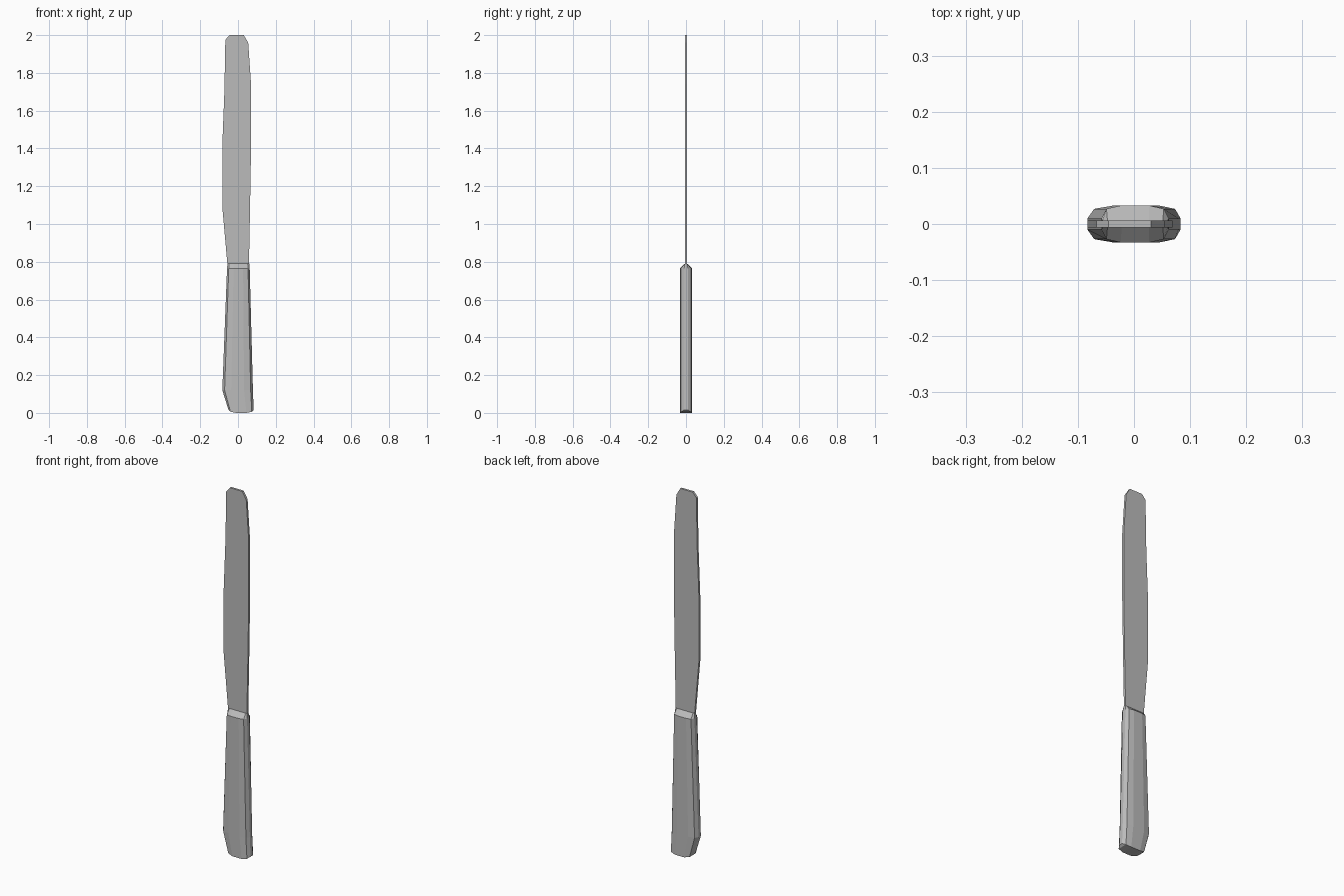
import bpy, bmesh

cube = bpy.data.objects.get("Cube")
if cube:
    bpy.data.objects.remove(cube, do_unlink=True)

steel = bpy.data.materials.new("brushed_grey_steel")
steel.use_nodes = True
GREY = (0.5, 0.5, 0.5, 1)
steel.diffuse_color = GREY
steel.node_tree.nodes["Principled BSDF"].inputs["Base Color"].default_value = GREY


def finish(bm, name):
    bmesh.ops.recalc_face_normals(bm, faces=bm.faces)
    mesh = bpy.data.meshes.new(name)
    bm.to_mesh(mesh)
    bm.free()
    mesh.materials.append(steel)
    obj = bpy.data.objects.new(name, mesh)
    bpy.context.collection.objects.link(obj)
    return obj


# Blade: flat outline extruded to an even thickness
BLADE_HALF = 0.006
outline = [(-0.056, 0.785), (0.058, 0.785), (0.064, 1.1), (0.069, 1.4),
           (0.069, 1.74), (0.054, 1.96), (0.03, 2.0), (-0.045, 2.0),
           (-0.067, 1.975), (-0.072, 1.7), (-0.083, 1.42), (-0.083, 1.09)]
bm = bmesh.new()
face = bm.faces.new([bm.verts.new((x, -BLADE_HALF, z)) for x, z in outline])
result = bmesh.ops.extrude_face_region(bm, geom=[face])
new_verts = [v for v in result["geom"] if isinstance(v, bmesh.types.BMVert)]
bmesh.ops.translate(bm, verts=new_verts, vec=(0, 2 * BLADE_HALF, 0))
finish(bm, "blade")

# Handle: chamfered section lofted from the butt to the sloping shoulder
COLUMNS = [-1, -0.85, -0.42, 0.42, 0.85, 1]
DEPTHS = [0.01, 0.027, 0.033, 0.033, 0.027, 0.01]
BUTT_Z = [0.015, 0.007, 0, 0, 0.006, 0.015]
# height, left edge, right edge, depth limit
RINGS = [(0, -0.05, 0.083, 1), (0.12, -0.083, 0.079, 1),
         (0.765, -0.058, 0.062, 1), (0.79, -0.056, 0.06, BLADE_HALF)]
bm = bmesh.new()
loops = []
for i, (z, lo, hi, limit) in enumerate(RINGS):
    sides = []
    for sign in (-1, 1):
        sides.append([bm.verts.new(((lo + hi) / 2 + t * (hi - lo) / 2,
                                    sign * min(d, limit),
                                    z + (drop if i == 0 else 0)))
                      for t, d, drop in zip(COLUMNS, DEPTHS, BUTT_Z)])
    loops.append(sides[0] + sides[1][::-1])
for low, high in zip(loops, loops[1:]):
    for k in range(len(low)):
        n = (k + 1) % len(low)
        bm.faces.new((low[k], low[n], high[n], high[k]))
# Close both ends with strips running across the thickness
for ring in (loops[0], loops[-1]):
    for k in range(len(COLUMNS) - 1):
        bm.faces.new((ring[k], ring[k + 1], ring[-2 - k], ring[-1 - k]))
finish(bm, "handle")
